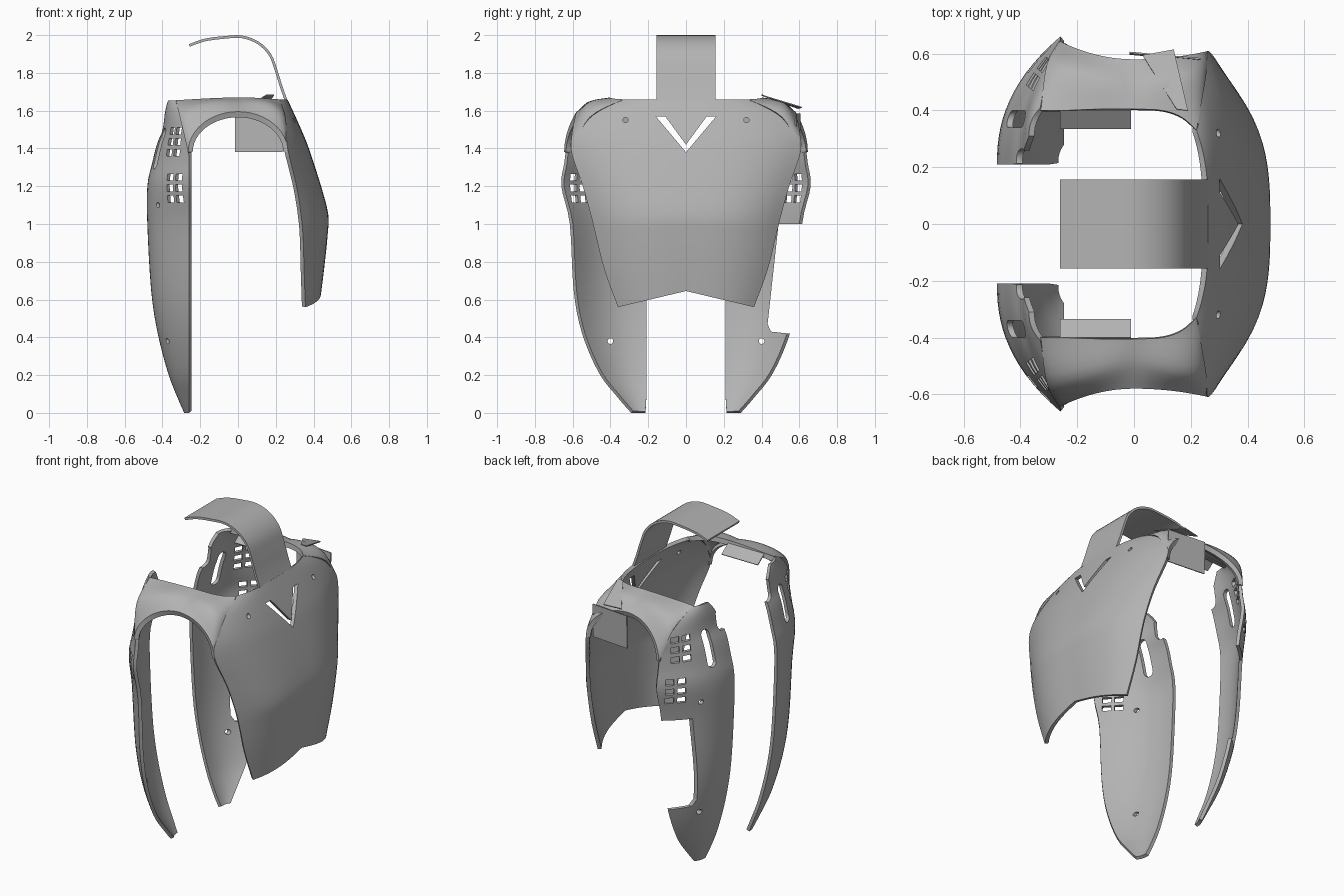
import bpy, bmesh, math
from mathutils import Vector

if "Cube" in bpy.data.objects:
    bpy.data.objects.remove(bpy.data.objects["Cube"])

grey = bpy.data.materials.new("plain grey")
grey.use_nodes = True
grey.diffuse_color = (0.45, 0.45, 0.45, 1)
grey.node_tree.nodes["Principled BSDF"].inputs["Base Color"].default_value = grey.diffuse_color


def smooth(rows, n=4):
    """Catmull-Rom interpolation through rows of numbers."""
    out = []
    for i in range(len(rows) - 1):
        quad = [rows[max(i - 1, 0)], rows[i], rows[i + 1], rows[min(i + 2, len(rows) - 1)]]
        for k in range(n):
            t = k / n
            out.append([b + 0.5 * t * (c - a + t * (2 * a - 5 * b + 4 * c - d + t * (3 * (b - c) + d - a)))
                        for a, b, c, d in zip(*quad)])
    return out + [list(rows[-1])]


def shell(name, grid, thick, side=1, cutters=None):
    """Skin a grid of points, thicken it inwards and cut holes."""
    bm = bmesh.new()
    vs = [[bm.verts.new((x, y * side, z)) for x, y, z in row] for row in grid]
    for a, b in zip(vs, vs[1:]):
        for i in range(len(a) - 1):
            bm.faces.new((a[i], a[i + 1], b[i + 1], b[i]))
    bm.normal_update()
    centre = Vector((0, 0, 0.9))
    if sum(f.normal.dot(f.calc_center_median() - centre) * f.calc_area() for f in bm.faces) < 0:
        bmesh.ops.reverse_faces(bm, faces=bm.faces[:])
    ob = add_object(name, bm)
    solid = ob.modifiers.new("thickness", "SOLIDIFY")
    solid.thickness = thick
    solid.offset = -1
    bpy.ops.object.modifier_apply(modifier=solid.name)
    if cutters:
        cut_bm = bmesh.new()
        for c in cutters:
            prism(cut_bm, *c, side)
        bmesh.ops.recalc_face_normals(cut_bm, faces=cut_bm.faces[:])
        cutter = add_object(name + "_cutter", cut_bm)
        cutter.hide_render = True
        bpy.context.view_layer.objects.active = ob
        cut = ob.modifiers.new("holes", "BOOLEAN")
        cut.operation = "DIFFERENCE"
        cut.solver = "EXACT"
        cut.object = cutter
        bpy.ops.object.modifier_apply(modifier=cut.name)
        bpy.data.objects.remove(cutter)
    bpy.ops.object.select_all(action="DESELECT")
    ob.select_set(True)
    bpy.context.view_layer.objects.active = ob
    bpy.ops.object.shade_smooth_by_angle(angle=math.radians(35))
    return ob


def add_object(name, bm):
    me = bpy.data.meshes.new(name)
    bm.to_mesh(me)
    bm.free()
    me.materials.append(grey)
    ob = bpy.data.objects.new(name, me)
    bpy.context.collection.objects.link(ob)
    bpy.context.view_layer.objects.active = ob
    return ob


def prism(bm, pts, origin, normal, depth, side):
    """Outline (across, up) extruded both ways along a level normal."""
    n = Vector(normal).normalized()
    across = Vector((-n.y, n.x, 0))
    rings = []
    for d in (-depth, depth):
        ring = [Vector(origin) + across * a + Vector((0, 0, b)) + n * d for a, b in pts]
        rings.append([bm.verts.new((p.x, p.y * side, p.z)) for p in ring])
    bm.faces.new(rings[0])
    bm.faces.new(rings[1])
    for i in range(len(pts)):
        j = (i + 1) % len(pts)
        bm.faces.new((rings[0][i], rings[0][j], rings[1][j], rings[1][i]))


def slot(r, half=0.0):
    """Round hole, or an upright slot when half is set."""
    angles = [math.tau * (k + 0.5) / 16 for k in range(16)]
    return [(r * math.cos(a), r * math.sin(a) + math.copysign(half, math.sin(a))) for a in angles]


# Chest plate: height, centre x, half width, edge x, drop at edge
chest_rows = [(1.66, .262, .33, .22, 0), (1.6, .29, .46, .235, 0), (1.5, .335, .565, .255, 0),
              (1.4, .375, .61, .263, 0), (1.2, .44, .546, .31, 0), (1.05, .478, .502, .335, .01),
              (.95, .475, .473, .345, .03), (.8, .46, .43, .35, .05), (.645, .44, .36, .357, .085)]
ts = [k / 12 for k in range(-12, 13)]
chest = [[(xc - (xc - xe) * abs(t) ** 3, w * t, z - drop * abs(t)) for t in ts]
         for z, xc, w, xe, drop in smooth(chest_rows)]
vee = [(-.16, .19), (-.11, .19), (0, .04), (.11, .19), (.16, .19), (0, 0)]
front = (1, 0, 0)
shell("chest_plate", chest, 0.022, 1,
      [(vee, (.4, 0, 1.38), front, .25)] +
      [(slot(.014), (.4, y, 1.55), front, .25) for y in (-.32, .32)])

# Neck strap arching up from the chest
strap_path = [(.262, 1.655), (.235, 1.73), (.21, 1.81), (.175, 1.9), (.11, 1.965),
              (.02, 1.998), (-.08, 1.994), (-.18, 1.98), (-.26, 1.952)]
strap = [[(x, y, z) for y in (-.157, -.08, 0, .08, .157)] for x, z in smooth(strap_path)]
shell("neck_strap", strap, 0.014)

# Shoulder bands: inner edge runs from chest to back, outer edge is the arm arch
inner_edge = [(.22, .33, 1.66), (.17, .375, 1.663), (.1, .4, 1.668), (0, .405, 1.67),
              (-.12, .405, 1.667), (-.25, .4, 1.66), (-.33, .40, 1.655)]
band = []
for k, p in enumerate(smooth(inner_edge)):
    a = math.pi * k / 24
    c, s = math.cos(a), math.sin(a)
    flare = (.03 if c > 0 else .065) * c * c
    inside = Vector(p)
    outside = Vector((.264 * c, .58 + flare, 1.38 + .215 * s))
    mid = (inside + outside) / 2 + Vector((.01 * c, .04 * abs(c), .012 + .033 * abs(c)))
    rim = Vector((.24 * c, .57 + flare, 1.38 + .185 * s))
    lip = inside - Vector((0, .004, .03))
    band.append([lip] + smooth([inside, mid, outside], 5) + [rim])

# Back wings: height, inner y, inner x, outer y, outer x
wing_rows = [(1.655, .31, -.37, .41, -.33), (1.6, .27, -.385, .5, -.313), (1.5, .22, -.40, .6, -.283),
             (1.42, .21, -.43, .63, -.264), (1.32, .21, -.455, .645, -.26), (1.2, .21, -.48, .66, -.26),
             (1.0, .21, -.48, .615, -.26), (.65, .21, -.46, .595, -.26), (.42, .21, -.425, .55, -.26),
             (.21, .21, -.37, .46, -.26), (.08, .21, -.32, .36, -.26), (0, .215, -.285, .29, -.26)]
wing = [[(xo - (xo - xi) * (1 - (k / 14) ** 2.4), yi + (yo - yi) * k / 14, z) for k in range(15)]
        for z, yi, xi, yo, xo in smooth(wing_rows)]

# Wing holes: long slot, edge notch, fixings and two vent groups
back = (-1, 0, 0)
holes = [(slot(.03, .08), (-.42, .37, 1.4), back, .15),
         (slot(.04, .03), (-.42, .225, 1.53), back, .15),
         (slot(.015), (-.42, .4, .38), back, .2),
         (slot(.014), (-.43, .455, 1.1), back, .1)]
box = [(-.025, -.018), (.025, -.018), (.025, .018), (-.025, .018)]
for cx, cy, cz in ((-.34, .535, 1.435), (-.34, .585, 1.19)):
    for col in (-1, 1):
        for row in (-1, 0, 1):
            spot = (cx + .023 * col, cy + .026 * col, cz + .058 * row)
            holes.append((box, spot, (-.75, .66, 0), .08))
gap = (([(-.49, 1), (-.9, 1), (-.9, .4), (-.54, .42), (-.45, .43), (-.432, .47)], (-.4, 0, 0), back, .3))

# Inner lining under each shoulder
lining = [[(x, .40, 1.655), (x, .335, 1.61)] for x in (-.26, -.01)]

for side, word in ((1, "rear"), (-1, "front")):
    shell(word + "_shoulder_band", band, 0.022, side)
    extra = [gap] if side == 1 else []
    shell(word + "_back_wing", wing, 0.02, side, holes + extra)
    shell(word + "_shoulder_lining", lining, 0.006, side)

# Loose panels at one arm hole
shell("arm_hole_panel", [[(x, y, 1.585), (x, y - .005, 1.38)] for x, y in ((-.015, .607), (.235, .585))], 0.006)
shell("shoulder_flap", [[(.03, .595, 1.615), (.14, .615, 1.62)], [(.15, .405, 1.685), (.19, .4, 1.685)]], 0.006)
